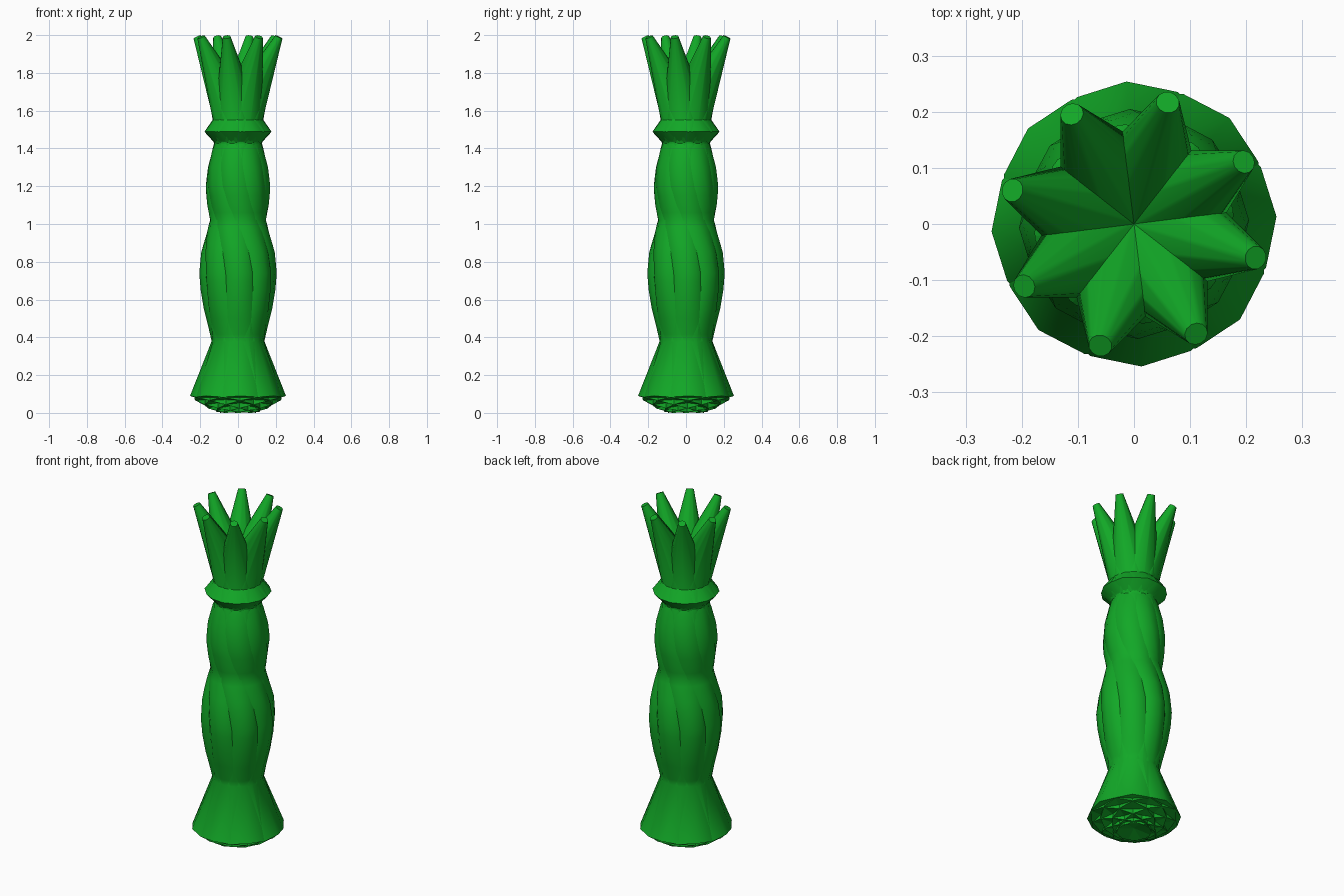
import bpy
import bmesh
from math import radians, sin, cos, tau

if "Cube" in bpy.data.objects:
    bpy.data.objects.remove(bpy.data.objects["Cube"], do_unlink=True)

green = bpy.data.materials.new("leaf green")
green.use_nodes = True
green.diffuse_color = (0.006, 0.39, 0.02, 1)
green.node_tree.nodes["Principled BSDF"].inputs["Base Color"].default_value = green.diffuse_color

STRANDS = 8
SIDES = 12

# Centre line of one strand: height, offset from axis, radius, swing, tilt
PATH = [
    (0.045, 0.08, 0.18, 93, 14.5),
    (0.37, 0.0, 0.14, 93, 4),
    (0.45, 0.03, 0.126, 93, 0),
    (0.55, 0.067, 0.114, 93, 0),
    (0.65, 0.09, 0.108, 93, 0),
    (0.74, 0.10, 0.105, 92, 0),
    (0.85, 0.087, 0.108, 86, 0),
    (0.95, 0.056, 0.115, 75, 0),
    (1.02, 0.034, 0.118, 63, 0),
    (1.10, 0.048, 0.115, 49, 0),
    (1.20, 0.058, 0.114, 38, 0),
    (1.30, 0.05, 0.113, 32, 0),
    (1.40, 0.022, 0.115, 30, 0),
    (1.475, -0.035, 0.148, 29.5, -6),
    (1.99, 0.225, 0.021, 29.5, -27),
]


def ring(bm, z, offset, radius, swing, tilt):
    """One polygonal cross-section, tilted about its tangent."""
    a, t = radians(swing), radians(tilt)
    verts = []
    for i in range(SIDES):
        p = tau * i / SIDES
        out = offset + radius * cos(p) * cos(t)
        side = radius * sin(p)
        verts.append(bm.verts.new((out * cos(a) - side * sin(a),
                                   out * sin(a) + side * cos(a),
                                   z + radius * cos(p) * sin(t))))
    return verts


def blend(a, b, f):
    return [p + (q - p) * f for p, q in zip(a, b)]


# Loft the strand, with extra sections along the twisted stem
bm = bmesh.new()
sections = []
for n, (a, b) in enumerate(zip(PATH, PATH[1:])):
    steps = 2 if 0 < n < len(PATH) - 2 else 1
    sections += [blend(a, b, k / steps) for k in range(steps)]
sections.append(PATH[-1])
rings = [ring(bm, *s) for s in sections]
for low, high in zip(rings, rings[1:]):
    for i in range(SIDES):
        j = (i + 1) % SIDES
        bm.faces.new((low[i], low[j], high[j], high[i]))
bm.faces.new(rings[0][::-1])
bm.faces.new(rings[-1])
bmesh.ops.recalc_face_normals(bm, faces=bm.faces)
mesh = bpy.data.meshes.new("strand")
bm.to_mesh(mesh)
bm.free()
mesh.materials.append(green)

# Repeat the strand around the axis
bpy.ops.object.select_all(action="DESELECT")
for k in range(STRANDS):
    strand = bpy.data.objects.new(f"twisted_strand_{k + 1}", mesh)
    strand.rotation_euler.z = tau * k / STRANDS
    bpy.context.collection.objects.link(strand)
    if k == 0:
        strand.select_set(True)
        bpy.context.view_layer.objects.active = strand
bpy.ops.object.shade_smooth_by_angle(angle=radians(40))
